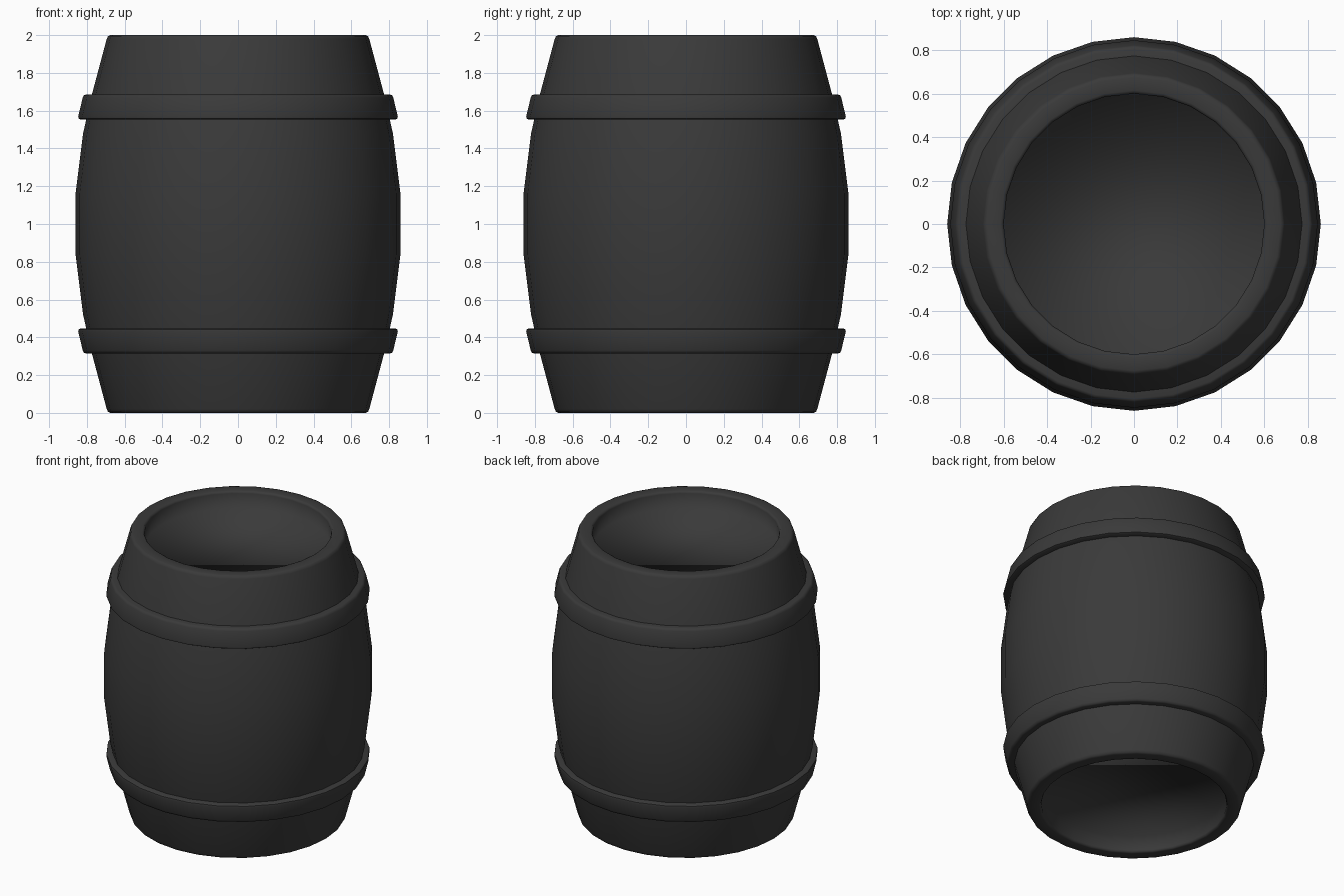
import bpy, math

if "Cube" in bpy.data.objects:
    bpy.data.objects.remove(bpy.data.objects["Cube"])

SIDES = 28

iron = bpy.data.materials.new("dark_grey")
iron.diffuse_color = (0.042, 0.042, 0.042, 1)
iron.use_nodes = True
iron.node_tree.nodes["Principled BSDF"].inputs["Base Color"].default_value = iron.diffuse_color


def lathe(name, profile, closed, angle):
    """Revolve (radius, z) points around z; closed = ring section, else capped ends."""
    n = len(profile)
    verts = [(r * math.cos(2 * math.pi * s / SIDES), r * math.sin(2 * math.pi * s / SIDES), z)
             for s in range(SIDES) for r, z in profile]
    faces = []
    for s in range(SIDES):
        a, b = s * n, (s + 1) % SIDES * n
        for i in range(n if closed else n - 1):
            j = (i + 1) % n
            faces.append((a + i, b + i, b + j, a + j))
    if not closed:
        faces.append([s * n for s in reversed(range(SIDES))])
        faces.append([s * n + n - 1 for s in range(SIDES)])
    mesh = bpy.data.meshes.new(name)
    mesh.from_pydata(verts, [], faces)
    mesh.materials.append(iron)
    obj = bpy.data.objects.new(name, mesh)
    bpy.context.collection.objects.link(obj)
    bpy.ops.object.select_all(action='DESELECT')
    obj.select_set(True)
    bpy.context.view_layer.objects.active = obj
    bpy.ops.object.shade_smooth_by_angle(angle=math.radians(angle))
    return obj


def flip(profile):
    """Mirror a profile about mid height, keeping the winding direction."""
    return [(r, 2 - z) for r, z in reversed(profile)]


# Bulging body with a recessed head at each end
lower_half = [(0.60, 0.12), (0.60, 0.015), (0.605, 0.004), (0.615, 0.0),
              (0.675, 0.0), (0.688, 0.005), (0.695, 0.02),
              (0.775, 0.32), (0.82, 0.52), (0.86, 0.84)]
lathe("barrel_body", lower_half + flip(lower_half), False, 120)

# Two slanted hoops with softened corners
hoop = [(0.74, 0.315), (0.805, 0.315), (0.816, 0.319), (0.822, 0.331),
        (0.846, 0.43), (0.844, 0.442), (0.833, 0.448), (0.76, 0.448)]
lathe("lower_hoop", hoop, True, 50)
lathe("upper_hoop", flip(hoop), True, 50)
